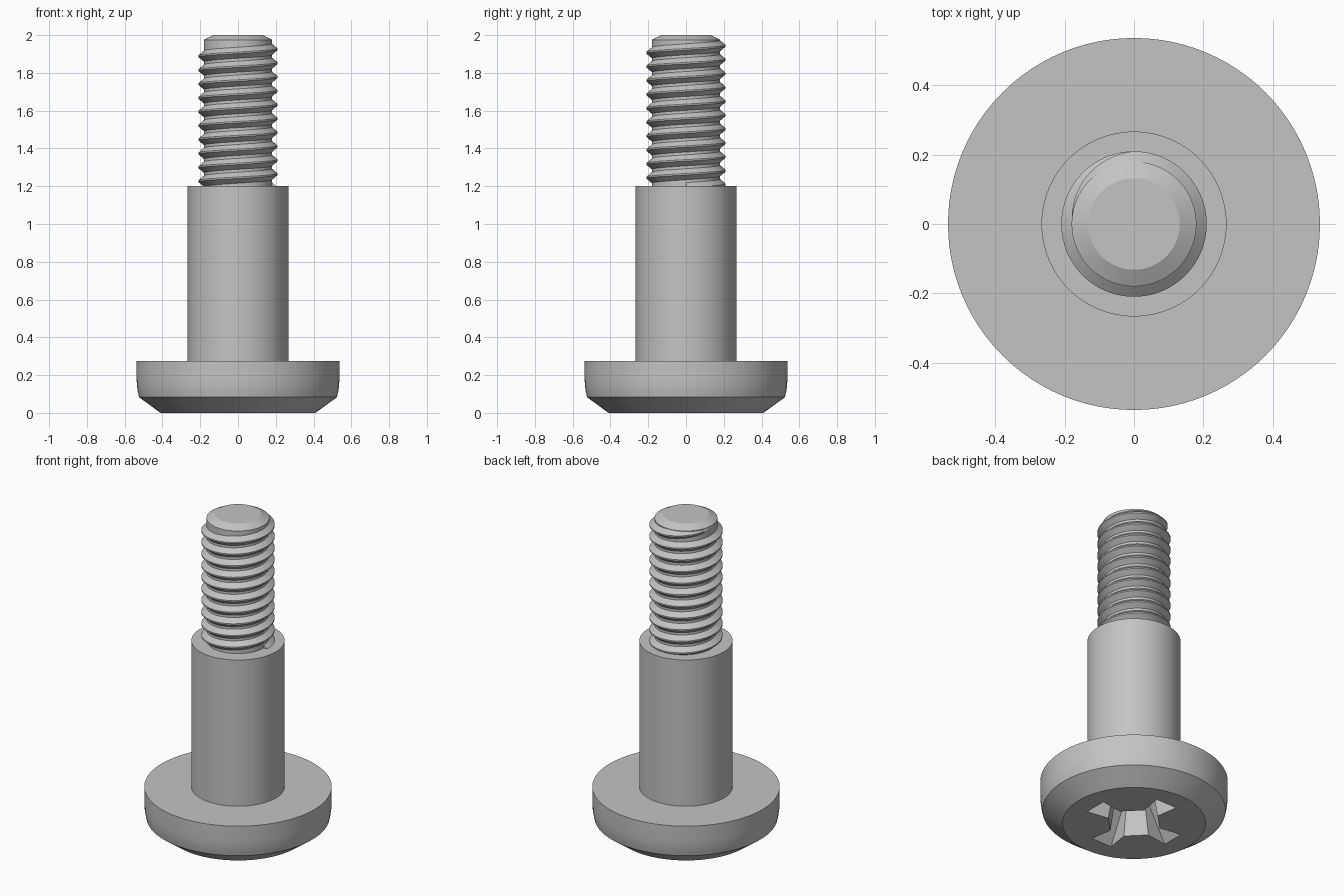
import bpy
import bmesh
from math import cos, sin, tau, pi, radians

cube = bpy.data.objects.get("Cube")
if cube:
    bpy.data.objects.remove(cube)

steel = bpy.data.materials.new("grey steel")
steel.use_nodes = True
GREY = (0.55, 0.55, 0.55, 1)
steel.diffuse_color = GREY
steel.node_tree.nodes["Principled BSDF"].inputs["Base Color"].default_value = GREY


def loft(name, rings, closed=True):
    """Skin a list of equal-length point rings and cap both ends."""
    bm = bmesh.new()
    loops = [[bm.verts.new(p) for p in ring] for ring in rings]
    n = len(loops[0])
    for a, b in zip(loops, loops[1:]):
        for i in range(n):
            j = (i + 1) % n
            bm.faces.new((a[i], a[j], b[j], b[i]))
    bm.faces.new(loops[0][::-1])
    bm.faces.new(loops[-1])
    bmesh.ops.recalc_face_normals(bm, faces=bm.faces)
    mesh = bpy.data.meshes.new(name)
    bm.to_mesh(mesh)
    bm.free()
    mesh.materials.append(steel)
    obj = bpy.data.objects.new(name, mesh)
    bpy.context.collection.objects.link(obj)
    return obj


def activate(obj):
    bpy.ops.object.select_all(action="DESELECT")
    obj.select_set(True)
    bpy.context.view_layer.objects.active = obj


# Head, shoulder and threaded core as one turned profile (radius, height)
SIDES = 96
profile = [(0.41, 0), (0.524, 0.083), (0.531, 0.115), (0.535, 0.145),
           (0.537, 0.18), (0.537, 0.276), (0.267, 0.276), (0.267, 1.2),
           (0.18, 1.2), (0.18, 1.975), (0.132, 2.0)]
body = loft("screw_body", [
    [(r * cos(tau * i / SIDES), r * sin(tau * i / SIDES), z) for i in range(SIDES)]
    for r, z in profile])


# Cross-shaped driver recess, narrowing with depth
def cross(inner, inner_w, tip, tip_w, z):
    arm = [(inner, -inner_w), (tip, -tip_w), (tip, tip_w), (inner, inner_w)]
    ring = []
    for k in range(4):
        c, s = cos(k * pi / 2), sin(k * pi / 2)
        ring += [(x * c - y * s, x * s + y * c, z) for x, y in arm]
    return ring


cutter = loft("recess_cutter", [
    cross(0.153, 0.051, 0.305, 0.074, -0.02),
    cross(0.15, 0.05, 0.29, 0.072, 0),
    cross(0.115, 0.042, 0.15, 0.046, 0.2)])
cutter.hide_render = True
cut = body.modifiers.new("recess", "BOOLEAN")
cut.operation = "DIFFERENCE"
cut.solver = "EXACT"
cut.object = cutter
activate(body)
bpy.ops.object.modifier_apply(modifier="recess")
bpy.data.objects.remove(cutter)

# Right-handed helical thread, fading into the core over its last quarter turn
PITCH, STEPS, TURNS = 0.0735, 64, 10.5
ROOT, CREST = 0.178, 0.21
rings = []
for i in range(int(STEPS * TURNS) + 1):
    turn = i / STEPS
    fade = min(1, (TURNS - turn) * 4)
    top_z = 1.925 + PITCH * (turn - TURNS + 0.5)
    crest = ROOT + (CREST - ROOT) * max(fade, 0.05)
    base, flat = 0.031 * (0.3 + 0.7 * fade), 0.004
    a = tau * (turn - TURNS + 0.5)
    section = [(ROOT, -base), (crest, -flat), (crest, flat), (ROOT, base)]
    rings.append([(r * cos(a), r * sin(a), top_z + dz) for r, dz in section])
thread = loft("thread", rings)

for part in (body, thread):
    activate(part)
    bpy.ops.object.shade_smooth_by_angle(angle=radians(25))
